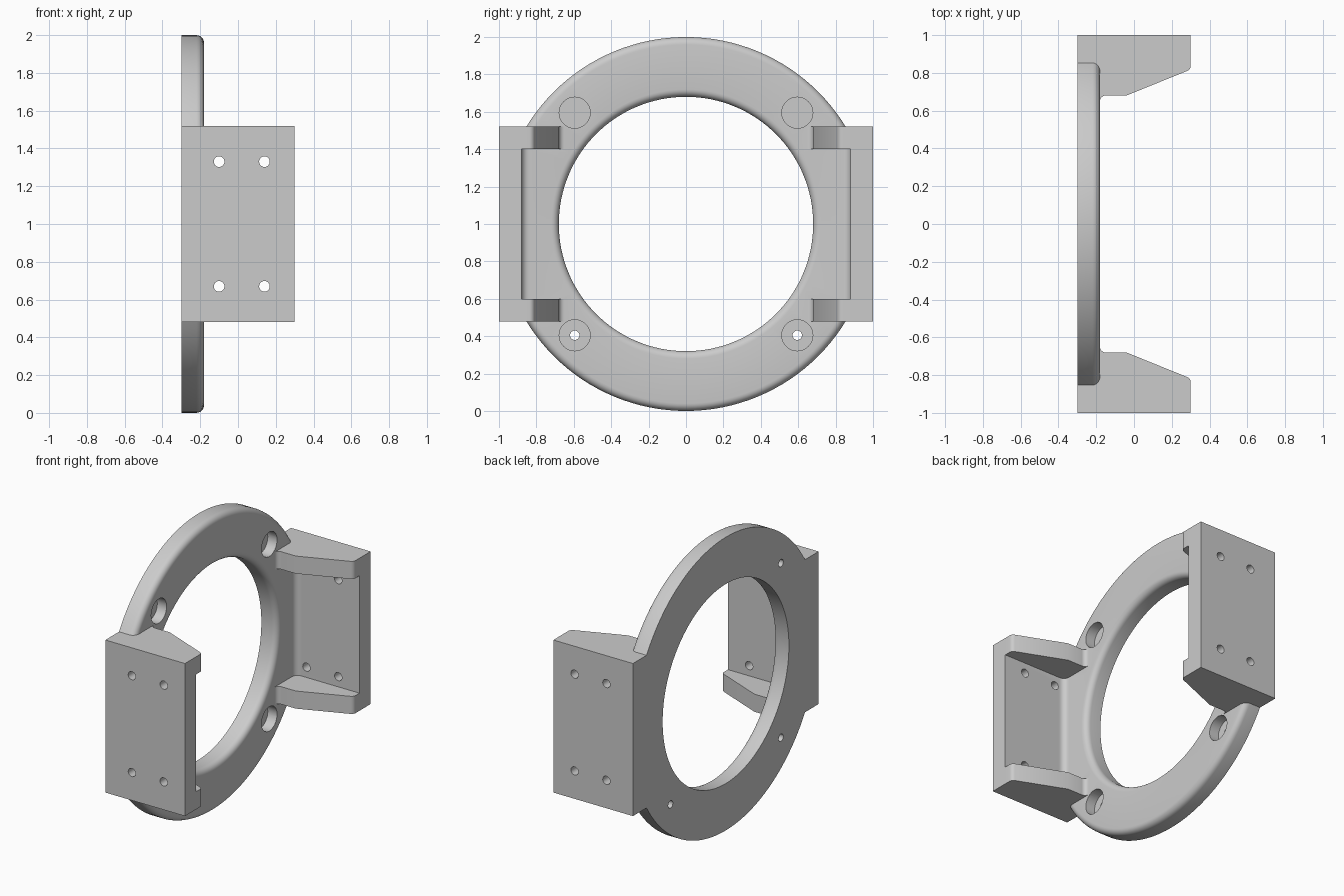
import bpy, bmesh
from math import sin, cos, pi, radians
from mathutils import Matrix, Vector

cube = bpy.data.objects.get("Cube")
if cube:
    bpy.data.objects.remove(cube, do_unlink=True)

grey = bpy.data.materials.new("light grey")
grey.use_nodes = True
COLOUR = (0.6, 0.6, 0.6, 1)
grey.diffuse_color = COLOUR
grey.node_tree.nodes["Principled BSDF"].inputs["Base Color"].default_value = COLOUR

BACK, FACE, FRONT = -0.3, -0.18, 0.3


def finish(bm, name):
    bmesh.ops.recalc_face_normals(bm, faces=bm.faces)
    mesh = bpy.data.meshes.new(name)
    bm.to_mesh(mesh)
    bm.free()
    mesh.materials.append(grey)
    ob = bpy.data.objects.new(name, mesh)
    bpy.context.collection.objects.link(ob)
    return ob


def arc(cx, cy, r, a, b, n=6):
    """Points on an arc from angle a to b, in degrees."""
    angles = [radians(a + (b - a) * i / n) for i in range(n + 1)]
    return [(cx + r * cos(t), cy + r * sin(t)) for t in angles]


def extrude(name, profile, z0, z1, side):
    """Extrude an (x, y) profile upward, on the +y or -y side."""
    bm = bmesh.new()
    face = bm.faces.new([bm.verts.new((x, side * y, z0)) for x, y in profile])
    res = bmesh.ops.extrude_face_region(bm, geom=[face])
    bmesh.ops.translate(bm, vec=(0, 0, z1 - z0),
                        verts=[v for v in res["geom"] if isinstance(v, bmesh.types.BMVert)])
    return finish(bm, name)


def cylinder(name, centre, r, depth, axis):
    bm = bmesh.new()
    rot = Vector((0, 0, 1)).rotation_difference(Vector(axis)).to_matrix().to_4x4()
    bmesh.ops.create_cone(bm, cap_ends=True, segments=32, radius1=r, radius2=r,
                          depth=depth, matrix=Matrix.Translation(centre) @ rot)
    ob = finish(bm, name)
    ob.hide_render = True
    return ob


def combine(target, other, operation):
    mod = target.modifiers.new(operation, "BOOLEAN")
    mod.operation, mod.object, mod.solver = operation, other, "EXACT"
    bpy.context.view_layer.objects.active = target
    bpy.ops.object.modifier_apply(modifier=mod.name)
    bpy.data.objects.remove(other, do_unlink=True)


# Ring: rounded section in (x, radius), turned about the x axis
R_IN, R_OUT, F = 0.68, 0.9995, 0.04
section = ([(BACK, R_IN), (BACK, R_OUT)]
           + arc(FACE - F, R_OUT - F, F, 90, 0)
           + arc(FACE - F, R_IN + F, F, 0, -90))
bm = bmesh.new()
STEPS = 128
loops = []
for i in range(STEPS):
    t = 2 * pi * i / STEPS
    loops.append([bm.verts.new((x, r * cos(t), 1 + r * sin(t))) for x, r in section])
for i in range(STEPS):
    a, b = loops[i], loops[(i + 1) % STEPS]
    for j in range(len(section)):
        k = (j + 1) % len(section)
        bm.faces.new((a[j], a[k], b[k], b[j]))
body = finish(bm, "ring_mount")

# Side brackets: a plate with a filleted root and two tapered ribs
plate = [(BACK, 1), (FRONT, 1), (FRONT, 0.88)] + arc(-0.14, 0.84, 0.04, 90, 180) + [(BACK, 0.84)]
rib = ([(BACK, 1), (FRONT, 1)] + arc(0.27, 0.838, 0.03, 0, -68)
       + [(-0.04, 0.68)] + arc(-0.15, 0.65, 0.03, 90, 180) + [(BACK, 0.65)])
for side in (1, -1):
    bracket = extrude("side_plate", plate, 0.48, 1.52, side)
    for z0, z1 in ((0.48, 0.6), (1.4, 1.52)):
        combine(bracket, extrude("rib", rib, z0, z1, side), "UNION")
    combine(body, bracket, "UNION")

# Screw holes through the plates
for side in (1, -1):
    for x in (-0.1, 0.14):
        for z in (0.67, 1.33):
            combine(body, cylinder("plate_hole", (x, side * 0.95, z), 0.028, 0.3, (0, 1, 0)),
                    "DIFFERENCE")

# Counterbored screw holes in the ring
for y in (-0.595, 0.595):
    for z in (0.405, 1.595):
        combine(body, cylinder("ring_hole", (-0.24, y, z), 0.025, 0.3, (1, 0, 0)), "DIFFERENCE")
        combine(body, cylinder("counterbore", (-0.15, y, z), 0.083, 0.2, (1, 0, 0)), "DIFFERENCE")

# Smooth shading with crisp edges
bpy.ops.object.select_all(action="DESELECT")
body.select_set(True)
bpy.context.view_layer.objects.active = body
bpy.ops.object.shade_smooth_by_angle(angle=radians(30))
